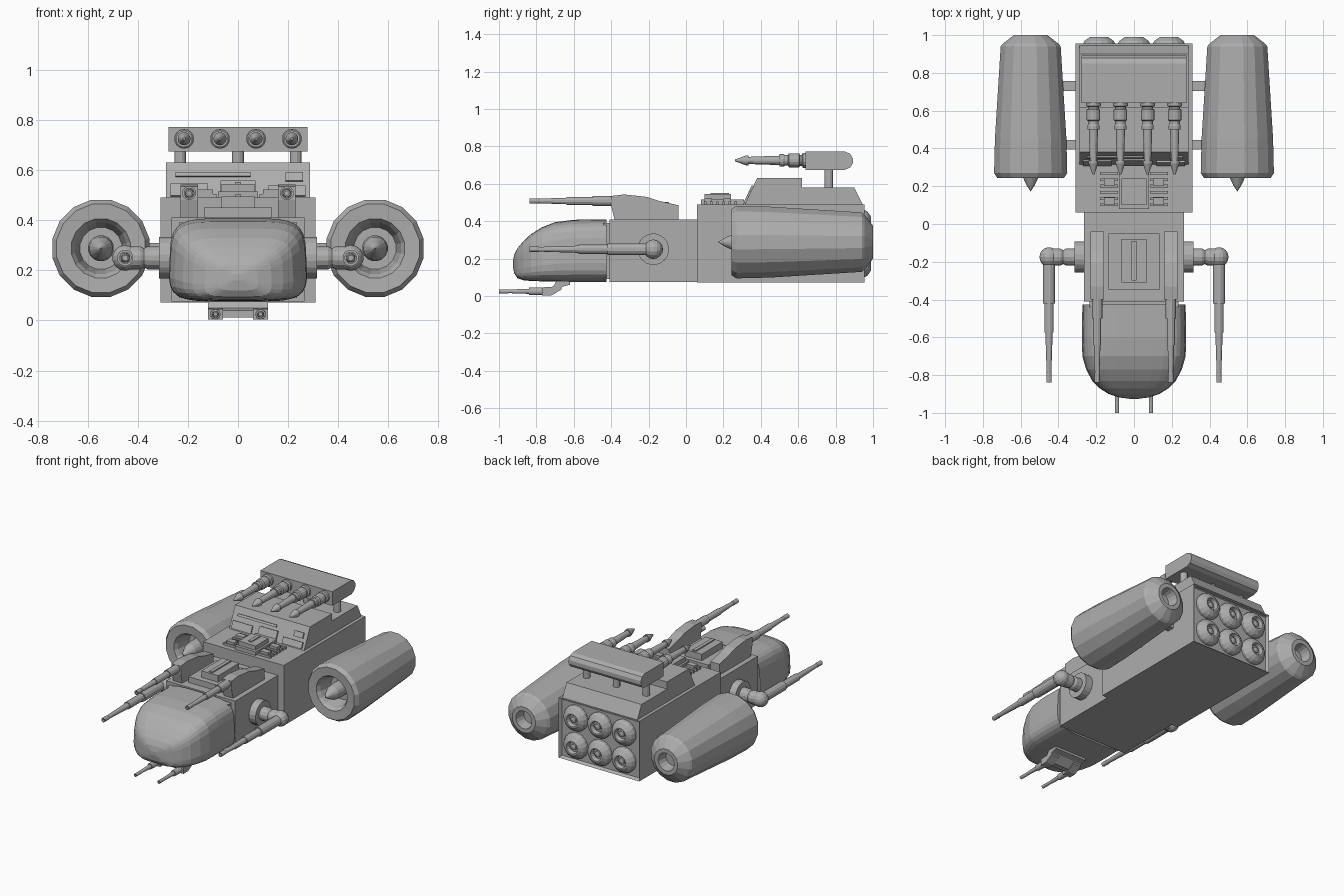
import bpy, bmesh, math
from mathutils import Vector

grey = bpy.data.materials.new("hull_grey")
grey.diffuse_color = (0.42, 0.42, 0.42, 1)


def finish(name, bm):
    bmesh.ops.remove_doubles(bm, verts=bm.verts, dist=1e-5)
    bmesh.ops.recalc_face_normals(bm, faces=bm.faces)
    me = bpy.data.meshes.new(name)
    bm.to_mesh(me)
    bm.free()
    me.materials.append(grey)
    ob = bpy.data.objects.new(name, me)
    bpy.context.collection.objects.link(ob)
    return ob


def loft(name, rings):
    """Skin a list of equally long point rings and cap the ends."""
    bm = bmesh.new()
    vs = [[bm.verts.new(p) for p in r] for r in rings]
    n = len(vs[0])
    for a, b in zip(vs, vs[1:]):
        for i in range(n):
            j = (i + 1) % n
            bm.faces.new((a[i], a[j], b[j], b[i]))
    bm.faces.new(vs[0])
    bm.faces.new(vs[-1])
    bmesh.ops.dissolve_degenerate(bm, edges=bm.edges, dist=1e-6)
    return finish(name, bm)


def prism(name, prof, x0, x1):
    """Extrude a (y, z) profile from x0 to x1."""
    return loft(name, [[(x, y, z) for y, z in prof] for x in (x0, x1)])


def box(name, x0, x1, y0, y1, z0, z1):
    return prism(name, [(y0, z0), (y1, z0), (y1, z1), (y0, z1)], x0, x1)


def lathe(name, prof, c, axis='y', n=16):
    """Turn a (radius, distance) profile around an axis through c."""
    rings = []
    for r, t in prof:
        r = max(r, 0.0004)
        ring = []
        for i in range(n):
            a = 2 * math.pi * (i + 0.5) / n
            u, v = r * math.cos(a), r * math.sin(a)
            p = {'y': (u, t, v), 'x': (t, u, v), 'z': (u, v, t)}[axis]
            ring.append(Vector(c) + Vector(p))
        rings.append(ring)
    return loft(name, rings)


# Rear hull with a recessed stern
hull = box("rear_hull", -0.31, 0.31, 0.06, 0.955, 0.072, 0.49)
bm = bmesh.new()
bm.from_mesh(hull.data)
stern = [f for f in bm.faces if f.calc_center_median().y > 0.95]
bmesh.ops.inset_region(bm, faces=stern, thickness=0.018)
for v in stern[0].verts:
    v.co.y -= 0.02
bm.to_mesh(hull.data)
bm.free()

# Middle hull and neck joint
box("middle_hull", -0.265, 0.265, -0.41, 0.07, 0.075, 0.41)
box("neck_joint", -0.235, 0.235, -0.44, -0.40, 0.09, 0.39)

# Rounded nose, square-ish cross-sections shrinking to the tip
rings = []
for y, w, lo, hi in [(-0.425, .274, .075, .41), (-0.60, .277, .075, .408),
                     (-0.70, .274, .076, .395), (-0.77, .254, .078, .368),
                     (-0.83, .222, .08, .33), (-0.87, .182, .084, .293),
                     (-0.90, .135, .094, .257), (-0.918, .08, .12, .222),
                     (-0.926, .02, .16, .185)]:
    ring = []
    for i in range(28):
        a = 2 * math.pi * (i + 0.5) / 28
        c, s = math.cos(a), math.sin(a)
        u = math.copysign(abs(c) ** 0.42, c)
        v = math.copysign(abs(s) ** 0.42, s)
        ring.append((w * u * (1 - 0.06 * max(v, 0)), y, (lo + hi) / 2 + v * (hi - lo) / 2))
    rings.append(ring)
loft("nose", rings)

# Upper superstructure
prism("superstructure", [(.31, .48), (.38, .63), (.62, .63), (.62, .58), (.90, .58), (.95, .48)],
      -0.288, 0.288)
# Thin relief plates on its sloped front
for k, (x0, x1, h0, h1) in enumerate([(-.27, -.12, .1, .42), (-.25, .05, .62, .72), (-.07, .07, .08, .5),
                                      (.12, .27, .1, .36), (.19, .26, .5, .72)]):
    lo, hi = Vector((.31, .48)), Vector((.38, .63))
    out = Vector((-0.009, 0.004))
    a, b = lo.lerp(hi, h0), lo.lerp(hi, h1)
    prism("slope_plate_%d" % k, [tuple(p) for p in (a, b, b + out, a + out)], x0, x1)

# Deck details on the rear hull
box("deck_housing", -0.08, 0.08, 0.08, 0.31, 0.48, 0.515)
box("deck_hatch", -0.065, 0.065, 0.10, 0.24, 0.51, 0.545)
box("hatch_bar", -0.012, 0.012, 0.13, 0.23, 0.54, 0.552)
for s in (-1, 1):
    for i in range(6):
        x0, x1 = sorted((s * 0.085, s * 0.18))
        y = 0.095 + i * 0.033
        box("deck_rib", x0, x1, y, y + 0.014, 0.48, 0.505)
    for y in (0.10, 0.20):
        x0, x1 = sorted((s * 0.10, s * 0.16))
        box("deck_block", x0, x1, y, y + 0.04, 0.48, 0.522)

# Deck details on the middle hull
box("middle_deck_plate", -0.135, 0.135, -0.35, -0.05, 0.40, 0.45)
box("middle_deck_ridge", -0.065, 0.065, -0.31, -0.08, 0.44, 0.495)
box("middle_deck_bar", -0.012, 0.012, -0.30, -0.09, 0.49, 0.503)

# Missile rack, posts and missiles
prism("missile_rack", [(.64, .675), (.64, .772), (.85, .772), (.878, .76), (.892, .735),
                       (.892, .71), (.878, .687), (.85, .675)], -0.277, 0.277)
for x in (-0.23, 0, 0.23):
    lathe("rack_post", [(.024, .57), (.024, .68)], (x, 0.763, 0), 'z', 12)
for x in (-0.215, -0.072, 0.072, 0.215):
    lathe("missile", [(.005, .262), (.026, .32), (.026, .335), (.019, .335), (.021, .38), (.025, .50),
                      (.033, .50), (.033, .52), (.028, .53), (.028, .545), (.037, .55), (.037, .605),
                      (.030, .61), (.030, .62), (.040, .625), (.040, .65)], (x, 0, 0.725), 'y', 14)

# Stern thrusters, three by two
for x in (-0.185, 0, 0.185):
    for z in (0.185, 0.375):
        lathe("stern_thruster", [(.088, .93), (.088, .952), (.078, .97), (.05, .989), (.042, .989),
                                 (.036, .97), (.036, .96), (.022, .96), (.02, .975), (0, .98)],
              (x, 0, z))

for s in (-1, 1):
    # Engine pods with intake spike and pylons
    lathe("engine_pod", [(0, .172), (.022, .205), (.046, .255), (.052, .31), (.05, .36), (.085, .36), (.105, .27),
                         (.12, .247), (.18, .243), (.1975, .27), (.193, .45), (.162, .94), (.15, .955),
                         (.09, 1.0), (.062, 1.0), (.05, .93), (0, .93)], (s * 0.547, 0, 0.288))
    for y in (0.42, 0.73):
        x0, x1 = sorted((s * 0.30, s * 0.42))
        box("engine_pylon", x0, x1, y - 0.026, y + 0.026, 0.255, 0.31)

    # Side guns: base disc, arm, ball elbow and barrel
    gy, gz, gx = -0.175, 0.25, s * 0.45
    lathe("side_gun_base", [(.084, s * .255), (.084, s * .316)], (0, gy, gz), 'x', 20)
    lathe("side_gun_arm", [(.046, s * .31), (.046, s * .36), (.038, s * .375), (.046, s * .39), (.046, s * .44)],
          (0, gy, gz), 'x', 14)
    lathe("side_gun_elbow", [(.052 * math.sin(math.pi * i / 8), -.052 * math.cos(math.pi * i / 8))
                             for i in range(9)], (gx, gy, gz), 'y', 14)
    lathe("side_gun_barrel", [(.010, -.80), (.010, -.838), (.015, -.838), (.015, -.79), (.013, -.785),
                              (.020, -.575), (.025, -.575), (.025, -.42), (.033, -.42), (.033, -.17)],
          (gx, 0, gz), 'y', 12)

    # Top guns: wedge housing and barrel
    prism("top_gun_housing", [(-.38, .40), (-.04, .40), (-.04, .485), (-.15, .51), (-.21, .53), (-.33, .543),
                              (-.40, .535), (-.40, .48)], s * 0.16, s * 0.23)
    lathe("top_gun_barrel", [(.008, -.80), (.008, -.838), (.015, -.838), (.015, -.79), (.013, -.785),
                             (.018, -.64), (.022, -.64), (.022, -.50), (.028, -.50), (.028, -.38)],
          (s * 0.195, 0, 0.508), 'y', 12)

    # Chin gun barrels
    lathe("chin_gun_barrel", [(.006, -.98), (.006, -1.0), (.011, -1.0), (.011, -.95), (.010, -.945),
                              (.014, -.84), (.02, -.84), (.022, -.72)], (s * 0.09, 0, 0.025), 'y', 12)
    prism("chin_gun_block", [(-.77, .003), (-.72, .003), (-.665, .035), (-.665, .085), (-.69, .085),
                             (-.71, .05), (-.77, .046)], s * 0.06, s * 0.12)

# Chin gun mount under the nose
prism("chin_gun_mount", [(-.745, .012), (-.71, .012), (-.66, .05), (-.62, .06), (-.62, .085), (-.69, .085),
                         (-.71, .05), (-.745, .04)], -0.12, 0.12)
